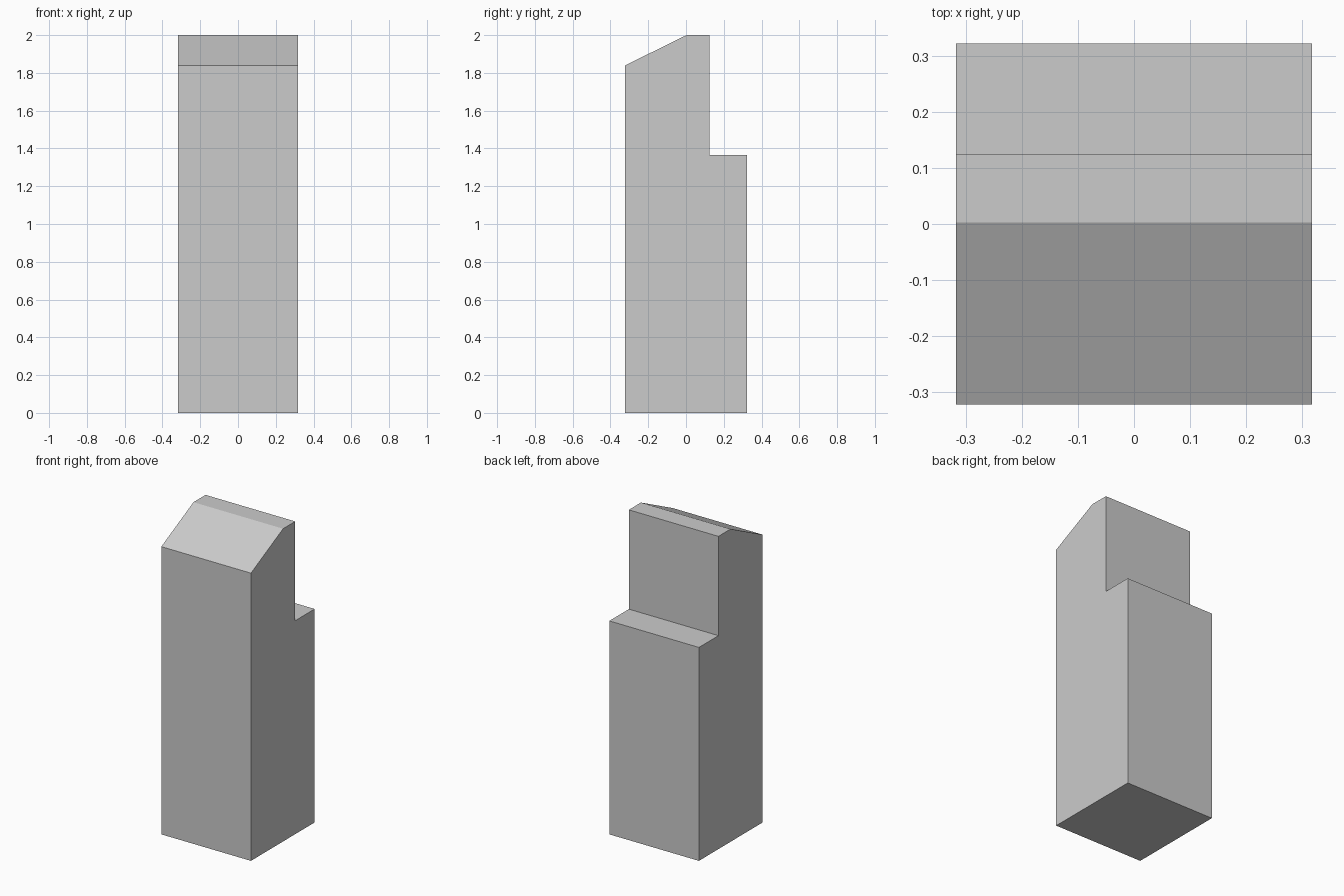
import bpy
import bmesh

if "Cube" in bpy.data.objects:
    bpy.data.objects.remove(bpy.data.objects["Cube"])

HALF_WIDTH = 0.317

# Side profile (y, z): sloped front top, flat crest, stepped back
profile = [(-0.322, 0), (0.322, 0), (0.322, 1.365), (0.125, 1.365),
           (0.125, 2), (0.003, 2), (-0.322, 1.84)]

# Stepped tower: extrude the profile across x
bm = bmesh.new()
side = bm.faces.new([bm.verts.new((-HALF_WIDTH, y, z)) for y, z in profile])
extruded = bmesh.ops.extrude_face_region(bm, geom=[side], use_keep_orig=True)["geom"]
bmesh.ops.translate(bm, vec=(2 * HALF_WIDTH, 0, 0),
                    verts=[v for v in extruded if isinstance(v, bmesh.types.BMVert)])
bmesh.ops.recalc_face_normals(bm, faces=bm.faces)

mesh = bpy.data.meshes.new("stepped_tower")
bm.to_mesh(mesh)
bm.free()
bpy.context.collection.objects.link(bpy.data.objects.new("stepped_tower", mesh))
